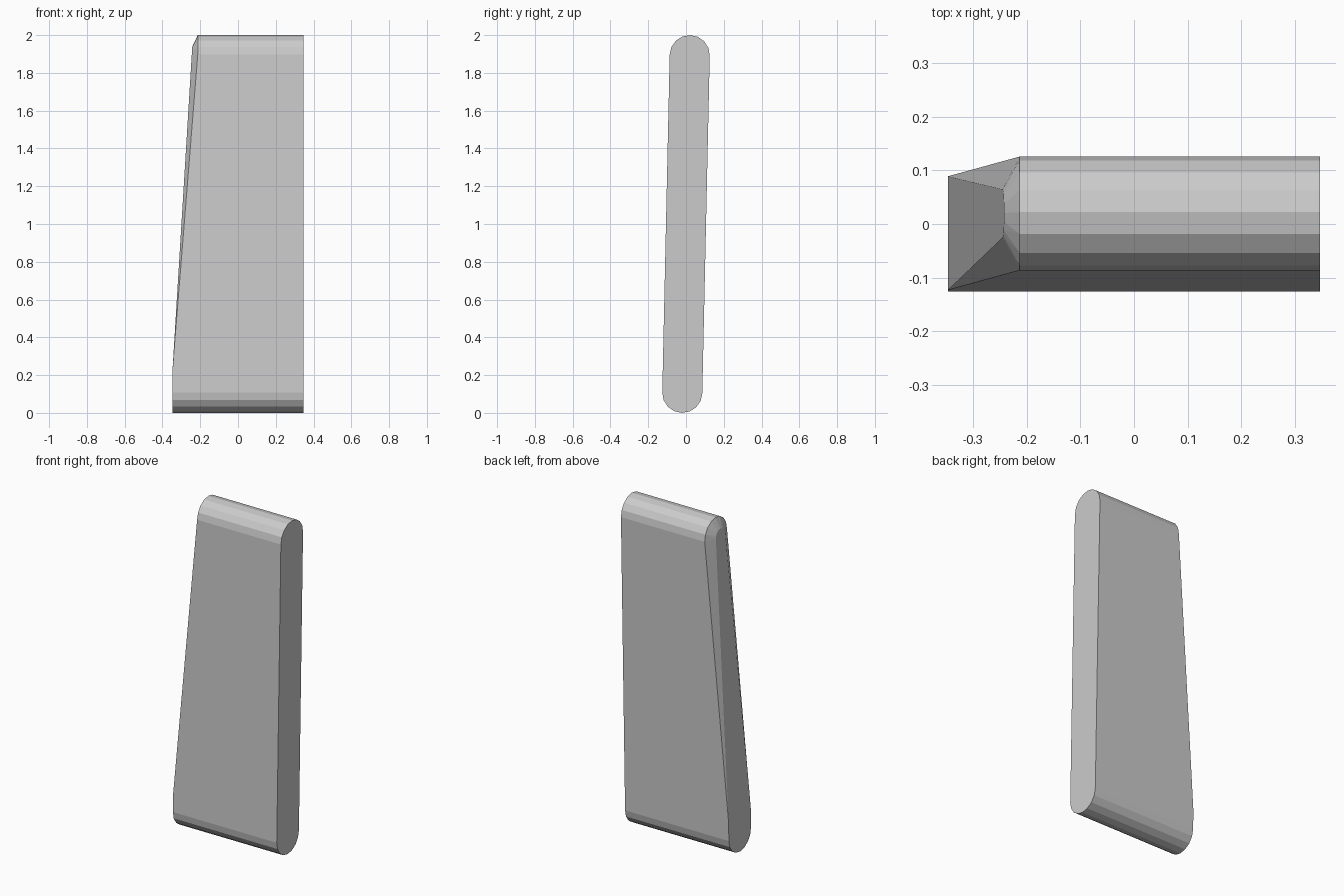
import bpy, bmesh, math
from mathutils import Matrix

if "Cube" in bpy.data.objects:
    bpy.data.objects.remove(bpy.data.objects["Cube"])

R, C, X = 0.106, 0.894, 0.347      # cap radius, cap centre offset, half width
N = 8                              # facets per rounded cap
bm = bmesh.new()


def arc(radius, sign, x_of):
    """Half circle of points in the y-z plane at the top (+1) or bottom (-1)."""
    for i in range(N + 1):
        a = math.pi * i / N
        y, z = radius * math.cos(a), sign * (C + radius * math.sin(a))
        bm.verts.new((x_of(z), y, z))


# Square right end
arc(R, 1, lambda z: X)
arc(R, -1, lambda z: X)

# Left end: rounded foot, then the corners where the slant starts
arc(R, -1, lambda z: -X)
for y in (-R, R):
    bm.verts.new((-X, y, -0.78))

# Slanted left edge: outer rim and smaller inset rim, giving a tapering chamfer
arc(R, 1, lambda z: -0.213)
arc(0.045, 1, lambda z: -X + 0.061 * (z + 0.78))

# Skin the sections and merge the flat areas
res = bmesh.ops.convex_hull(bm, input=bm.verts)
bmesh.ops.delete(bm, geom=[v for v in bm.verts if not v.link_faces], context='VERTS')
bmesh.ops.dissolve_limit(bm, angle_limit=math.radians(0.3),
                         verts=bm.verts, edges=bm.edges)
bmesh.ops.recalc_face_normals(bm, faces=bm.faces)

# Lean slightly backwards and stand on the ground
bm.transform(Matrix.Translation((0, 0, 1)) @ Matrix.Rotation(-0.022, 4, 'X'))

mesh = bpy.data.meshes.new("tapered_slab")
bm.to_mesh(mesh)
bm.free()
slab = bpy.data.objects.new("tapered_slab", mesh)
bpy.context.collection.objects.link(slab)
